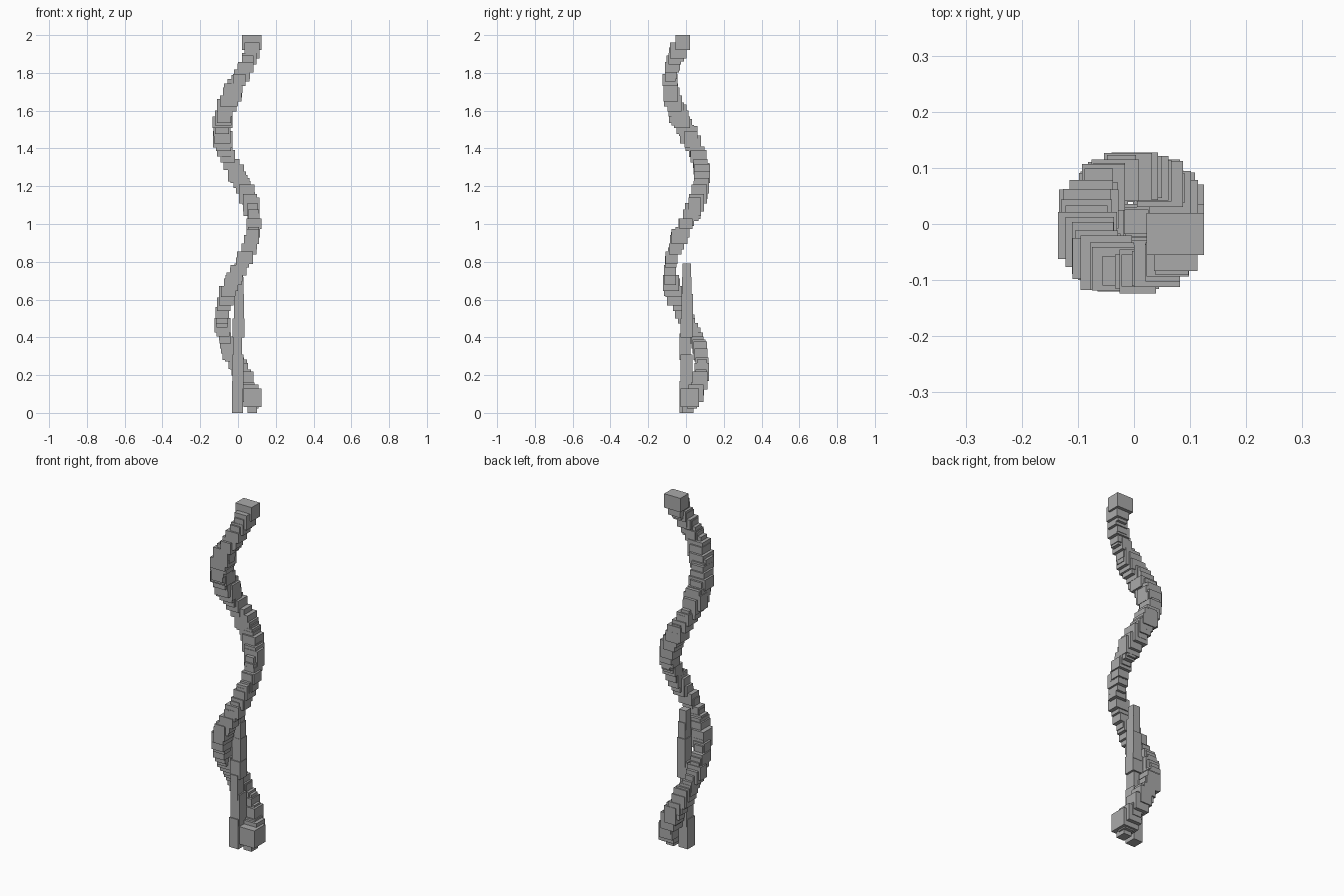
import bpy, bmesh, math, random
from mathutils import Matrix, Vector

if "Cube" in bpy.data.objects:
    bpy.data.objects.remove(bpy.data.objects["Cube"])

random.seed(4)
grey = bpy.data.materials.new("stone grey")
grey.diffuse_color = (0.4, 0.4, 0.4, 1)
grey.use_nodes = True
grey.node_tree.nodes["Principled BSDF"].inputs["Base Color"].default_value = grey.diffuse_color


def add_box(bm, lo, hi):
    lo, hi = Vector(lo), Vector(hi)
    size = hi - lo
    m = Matrix.Translation((lo + hi) / 2) @ Matrix.Diagonal((*size, 1))
    bmesh.ops.create_cube(bm, size=1, matrix=m)


def finish(bm, name):
    me = bpy.data.meshes.new(name)
    bm.to_mesh(me)
    bm.free()
    me.materials.append(grey)
    ob = bpy.data.objects.new(name, me)
    bpy.context.collection.objects.link(ob)
    return ob


# Spiral strand: overlapping blocks climbing two counterclockwise turns
bm = bmesh.new()
COUNT = 84
RADIUS = 0.085
for i in range(COUNT):
    z = 0.06 + 1.86 * i / (COUNT - 1)
    a = 2 * math.pi * z
    x, y = RADIUS * math.cos(a), RADIUS * math.sin(a)
    wide = 0.012 if 1.43 < z < 1.7 else 0.0
    hx = random.uniform(0.025, 0.043) + wide
    hy = random.uniform(0.025, 0.043) + wide / 2
    hz = random.uniform(0.028, 0.052)
    add_box(bm, (x - hx, y - hy, max(0.01, z - hz)),
            (x + hx, y + hy, min(1.96, z + hz)))
# Large end blocks
add_box(bm, (0.03, -0.03, 0.03), (0.125, 0.07, 0.13))
add_box(bm, (0.05, -0.02, 0.0), (0.10, 0.04, 0.06))
add_box(bm, (0.022, -0.055, 1.92), (0.125, 0.02, 2.0))
finish(bm, "spiral_strand")

# Central post: stacked upright blocks in the lower part
bm = bmesh.new()
for x0, x1, y0, y1, z0, z1 in [
        (-0.032, 0.026, -0.035, 0.030, 0.00, 0.17),
        (-0.028, 0.030, -0.030, 0.034, 0.13, 0.31),
        (-0.024, 0.022, -0.035, 0.025, 0.28, 0.42),
        (-0.030, 0.034, -0.030, 0.034, 0.40, 0.50),
        (-0.020, 0.032, -0.024, 0.036, 0.47, 0.63),
        (-0.016, 0.030, -0.022, 0.030, 0.60, 0.72),
        (-0.018, 0.026, -0.018, 0.026, 0.68, 0.79)]:
    add_box(bm, (x0, y0, z0), (x1, y1, z1))
finish(bm, "central_post")
